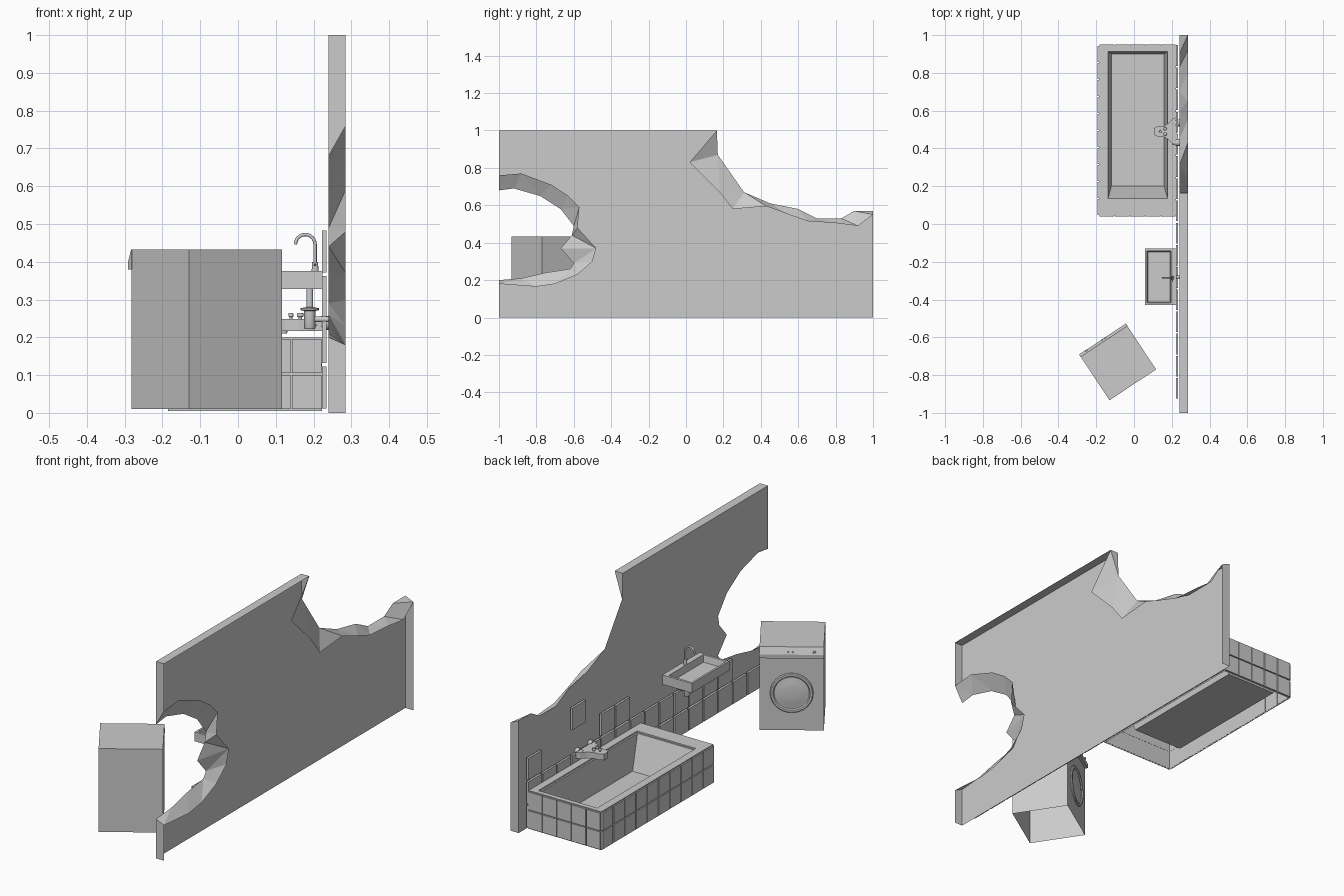
import bpy, bmesh, math
from mathutils import Matrix, Vector

if "Cube" in bpy.data.objects:
    bpy.data.objects.remove(bpy.data.objects["Cube"])


def finish(name, bm, mat=Matrix(), smooth=False):
    me = bpy.data.meshes.new(name)
    bm.to_mesh(me)
    bm.free()
    ob = bpy.data.objects.new(name, me)
    bpy.context.collection.objects.link(ob)
    ob.matrix_world = mat
    if smooth:
        bpy.ops.object.select_all(action='DESELECT')
        ob.select_set(True)
        bpy.context.view_layer.objects.active = ob
        bpy.ops.object.shade_smooth_by_angle(angle=math.radians(35))
    return ob


def loft(name, rings, mat=Matrix(), cap0=False, cap1=True, smooth=False):
    """Join equal-length rings, anticlockwise when seen from the far end."""
    bm = bmesh.new()
    vs = [[bm.verts.new(p) for p in r] for r in rings]
    n = len(vs[0])
    for a, b in zip(vs, vs[1:]):
        for i in range(n):
            j = (i + 1) % n
            bm.faces.new((a[i], a[j], b[j], b[i]))
    if cap0:
        bm.faces.new(vs[0][::-1])
    if cap1:
        bm.faces.new(vs[-1])
    return finish(name, bm, mat, smooth)


def rect(x0, x1, y0, y1, z):
    return [(x0, y0, z), (x1, y0, z), (x1, y1, z), (x0, y1, z)]


def lathe(name, profile, loc, rot=Matrix(), base=Matrix(), n=24):
    rings = [[(r * math.cos(2 * math.pi * k / n), r * math.sin(2 * math.pi * k / n), z)
              for k in range(n)] for r, z in profile]
    return loft(name, rings, base @ Matrix.Translation(loc) @ rot, True, True, True)


def boxes(name, items):
    bm = bmesh.new()
    for x0, x1, y0, y1, z0, z1 in items:
        m = Matrix.Translation(((x0 + x1) / 2, (y0 + y1) / 2, (z0 + z1) / 2))
        bmesh.ops.create_cube(bm, size=1, matrix=m @ Matrix.Diagonal((x1 - x0, y1 - y0, z1 - z0, 1)))
    return finish(name, bm)


def pipe(name, pts, r):
    cu = bpy.data.curves.new(name, 'CURVE')
    cu.dimensions = '3D'
    cu.bevel_depth = r
    cu.bevel_resolution = 3
    cu.use_fill_caps = True
    sp = cu.splines.new('POLY')
    sp.points.add(len(pts) - 1)
    for p, c in zip(sp.points, pts):
        p.co = (*c, 1)
    ob = bpy.data.objects.new(name, cu)
    bpy.context.collection.objects.link(ob)
    bpy.ops.object.select_all(action='DESELECT')
    ob.select_set(True)
    bpy.context.view_layer.objects.active = ob
    bpy.ops.object.convert(target='MESH')


# broken wall: room-side outline and outer outline as (y, z), open at the back and bottom
bite_in = [(1, .57), (.9, .57), (.83, .53), (.7, .53), (.6, .58), (.45, .61),
           (.31, .67), (.24, .77), (.17, .87), (.165, 1)]
bite_out = [(1, .55), (.92, .49), (.8, .505), (.65, .515), (.55, .55), (.43, .595),
            (.25, .58), (.18, .67), (.02, .83), (.165, 1)]
hole_in = [(-1, .68), (-.92, .69), (-.78, .65), (-.67, .58), (-.6, .49), (-.61, .44),
           (-.67, .37), (-.6, .29), (-.62, .26), (-.75, .24), (-.88, .21), (-1, .2)]
hole_out = [(-1, .76), (-.88, .77), (-.72, .71), (-.63, .65), (-.57, .59), (-.58, .48),
            (-.48, .37), (-.5, .3), (-.58, .23), (-.7, .18), (-.8, .165), (-1, .18)]
base = [(-1, 0), (1, 0)]
bm = bmesh.new()
L = [bm.verts.new((.24, y, z)) for y, z in base + bite_in + [(-1, 1)] + hole_in]
R = [bm.verts.new((.285, y, z)) for y, z in base + bite_out + [(-1, 1)] + hole_out]
bm.faces.new(L[::-1])
sides = [bm.faces.new((L[i], L[(i + 1) % len(L)], R[(i + 1) % len(L)], R[i]))
         for i in range(1, len(L))]
jag = [f for f in sides if max(abs(f.normal.x), 0) >= 0]
bmesh.ops.triangulate(bm, faces=jag)
finish("broken_wall", bm)

# wall tiles: two full rows and some left over above
P = .1175
cells = [(c, r) for c in range(16) for r in range(2) if not (r == 1 and c < 2)]
cells += [(15, 2), (10, 2), (9, 2), (12, 3)]
boxes("wall_tiles", [(.223, .234, -.925 + c * P, -.925 + c * P + .109,
                      .012 + r * .12, .012 + r * .12 + .111) for c, r in cells])

# bathtub shell with basin, open underneath
loft("bathtub", [rect(-.185, .222, .046, .944, .005), rect(-.185, .222, .046, .944, .2),
                 rect(-.145, .185, .128, .92, .2), rect(-.145, .185, .128, .92, .193),
                 rect(-.137, .177, .136, .912, .193), rect(-.12, .16, .2, .9, .03)])

# tub tiles on three sides
tt = []
for r in range(2):
    z0, z1 = .01 + r * .095, .1 + r * .095
    for k in range(10):
        y = .045 + k * .09
        tt.append((-.192, -.184, y + .003, y + .087, z0, z1))
    for k in range(5):
        x = -.185 + k * .0815
        for y in (.039, .943):
            tt.append((x + .002, x + .0795, y, y + .008, z0, z1))
boxes("tub_tiles", tt)

# tub tap: flared body, wall flanges, knobs and spout
half = [(.225, .075), (.205, .068), (.185, .045), (.16, .03), (.125, .028), (.105, .016)]
out = [(x, .49 + d) for x, d in half] + [(x, .49 - d) for x, d in half[::-1]]
loft("tub_tap_body", [[(x, y, z) for x, y in out] for z in (.217, .248)], cap0=True)
to_x = Matrix.Rotation(math.radians(90), 4, 'Y')
for s in (-1, 1):
    lathe("tub_tap_flange", [(.012, 0), (.012, .015), (.018, .015), (.018, .035)],
          (.205, .483 + s * .052, .238), to_x)
    lathe("tub_tap_knob", [(.005, 0), (.005, .008), (.009, .009), (.008, .018)],
          (.165, .49 + s * .014, .246), n=12)
lathe("tub_tap_button", [(.004, 0), (.004, .008), (.007, .009), (.006, .018)],
      (.14, .49, .246), n=12)
lathe("tub_tap_spout", [(.008, 0), (.01, .012)], (.122, .49, .21), n=12)

# sink with shallow basin
loft("sink", [rect(.058, .224, -.43, -.13, .328), rect(.058, .224, -.43, -.13, .376),
              rect(.068, .196, -.418, -.142, .376), rect(.074, .19, -.412, -.148, .342)], cap0=True)

# sink tap: gooseneck and side lever
arc = [(.178 + .026 * math.cos(a), -.285, .446 + .026 * math.sin(a))
       for a in [math.pi * k / 12 for k in range(13)]]
pipe("sink_tap", [(.204, -.285, .374)] + arc, .0045)
lathe("sink_tap_base", [(.009, 0), (.008, .025)], (.204, -.285, .375), n=16)
pipe("sink_tap_lever", [(.204, -.285, .39), (.204, -.305, .395)], .003)

# sink drain: tail pipe, collar, bottle trap and outlet
lathe("drain_trap", [(.013, .222), (.015, .226), (.015, .27), (.024, .272), (.024, .277),
                     (.009, .28), (.009, .33)], (.19, -.28, 0), n=20)
pipe("drain_outlet", [(.19, -.28, .248), (.24, -.28, .248)], .008)

# washing machine, turned, open underneath; its front is local +y
M = Matrix.Translation((-.0825, -.7365, 0)) @ Matrix.Rotation(math.radians(33.5), 4, 'Z')
w, d = .148, .138
loft("washer_body", [rect(-w, w, -d, d, z) for z in (.01, .433)], M)
prof = [(d - .002, .38), (d + .014, .38), (d + .015, .4), (d, .433), (d - .002, .433)]
loft("washer_panel", [[(x, y, z) for y, z in prof] for x in (-w - .001, w + .001)], M, cap0=True)
front = Matrix.Rotation(math.radians(-90), 4, 'X')
lathe("washer_door", [(.1, -.002), (.1, .004), (.096, .008), (.086, .008), (.081, .003),
                      (.078, .003), (.06, .007), (.03, .01)], (0, d, .2), front, M, 32)
for x, r in ((-.105, .007), (-.005, .004), (.015, .004)):
    lathe("washer_knob", [(r, 0), (r * .8, .008)], (x, d + .008, .41), front, M, 12)
